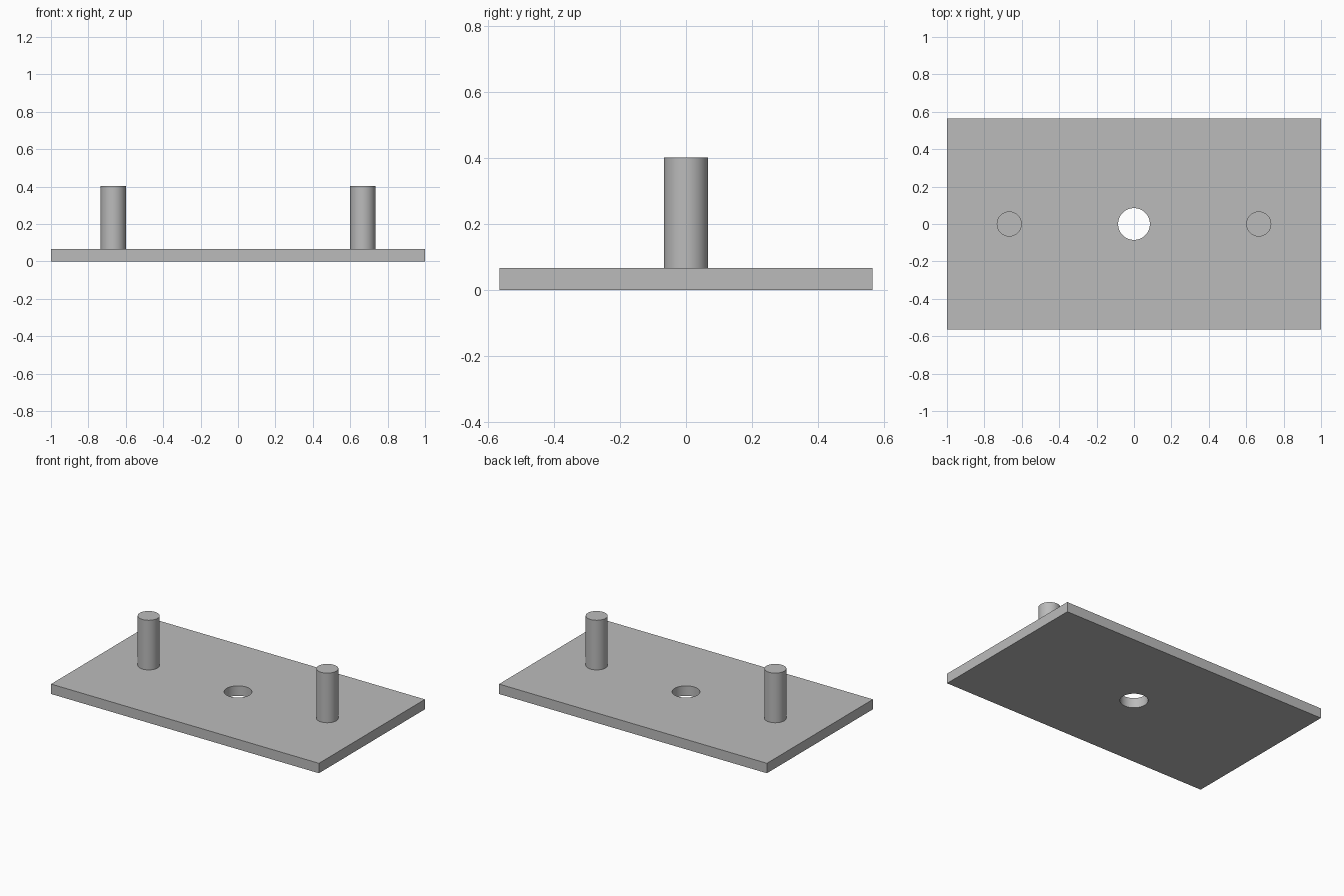
import bpy
import math

if "Cube" in bpy.data.objects:
    bpy.data.objects.remove(bpy.data.objects["Cube"], do_unlink=True)

LENGTH, WIDTH, THICK = 2.0, 1.13, 0.067
PEG_X, PEG_R, PEG_TOP = 0.667, 0.067, 0.402
HOLE_R = 0.085

# Plain grey material
grey = bpy.data.materials.new("plain grey")
grey.use_nodes = True
colour = (0.5, 0.5, 0.5, 1.0)
grey.diffuse_color = colour
grey.node_tree.nodes["Principled BSDF"].inputs["Base Color"].default_value = colour


def cylinder(name, radius, bottom, top, x=0.0):
    bpy.ops.mesh.primitive_cylinder_add(
        vertices=64, radius=radius, depth=top - bottom,
        location=(x, 0, (bottom + top) / 2))
    obj = bpy.context.object
    obj.name = name
    obj.data.materials.append(grey)
    return obj


def smooth(obj):
    bpy.ops.object.select_all(action="DESELECT")
    obj.select_set(True)
    bpy.context.view_layer.objects.active = obj
    bpy.ops.object.shade_smooth_by_angle(angle=math.radians(30))


# Base plate
bpy.ops.mesh.primitive_cube_add(size=1, location=(0, 0, THICK / 2))
plate = bpy.context.object
plate.name = "base_plate"
plate.scale = (LENGTH, WIDTH, THICK)
bpy.ops.object.transform_apply(location=False, rotation=False, scale=True)
plate.data.materials.append(grey)

# Round hole through the middle of the plate
cutter = cylinder("hole_cutter", HOLE_R, -THICK, 2 * THICK)
cut = plate.modifiers.new("centre hole", "BOOLEAN")
cut.operation = "DIFFERENCE"
cut.solver = "EXACT"
cut.object = cutter
bpy.context.view_layer.objects.active = plate
bpy.ops.object.modifier_apply(modifier=cut.name)
bpy.data.objects.remove(cutter, do_unlink=True)
smooth(plate)

# Upright pegs on both sides of the hole
for name, side in (("left_peg", 1), ("right_peg", -1)):
    smooth(cylinder(name, PEG_R, THICK, PEG_TOP, side * PEG_X))
